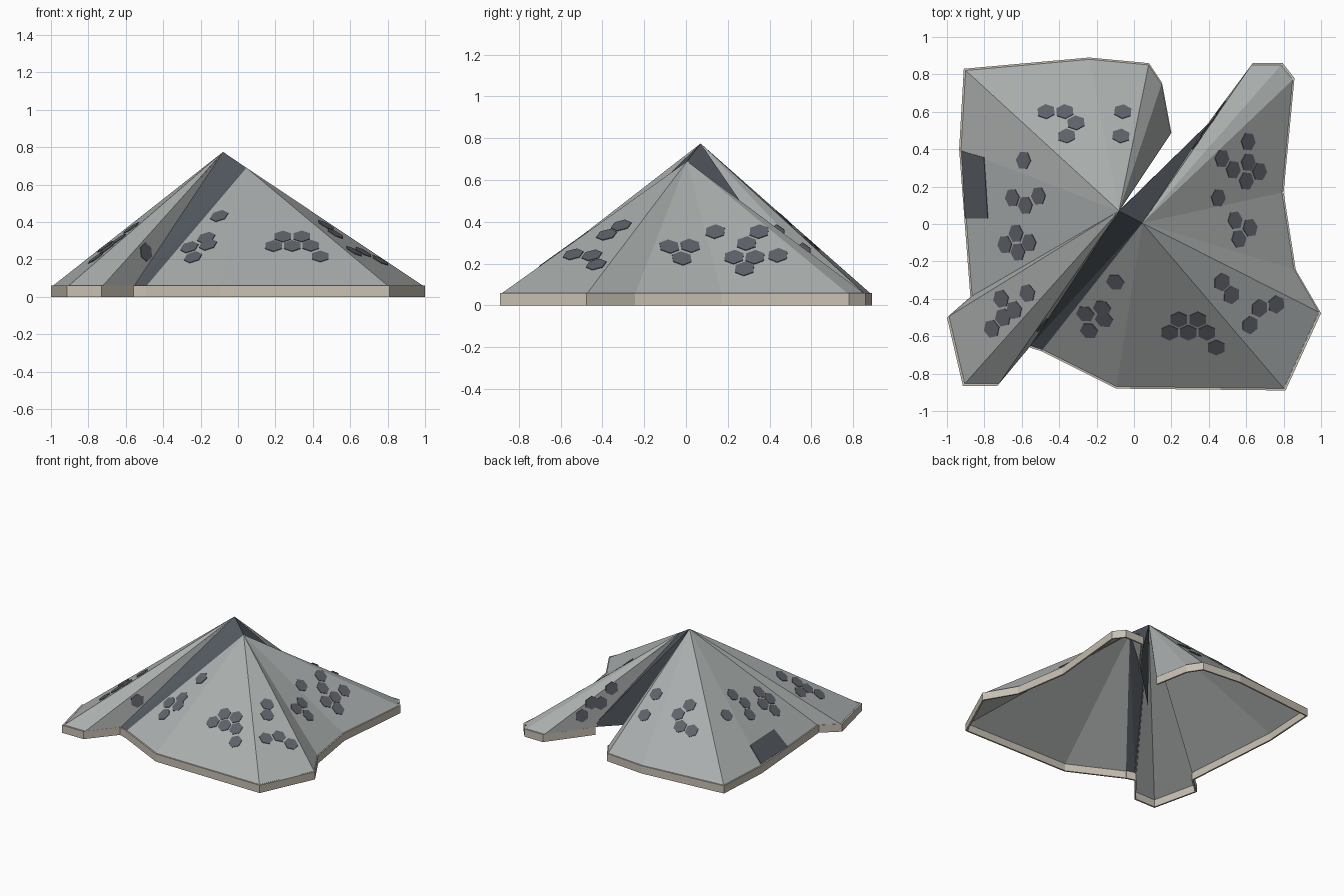
import bpy
import bmesh
import math
from mathutils import Vector
from mathutils.geometry import intersect_point_tri_2d

default_cube = bpy.data.objects.get("Cube")
if default_cube:
    bpy.data.objects.remove(default_cube, do_unlink=True)


def make_material(name, red, green, blue):
    material = bpy.data.materials.new(name)
    material.use_nodes = True
    colour = (red, green, blue, 1)
    material.diffuse_color = colour
    shader = material.node_tree.nodes["Principled BSDF"]
    shader.inputs["Base Color"].default_value = colour
    shader.inputs["Roughness"].default_value = 0.9
    return material


cloth = make_material("grey cloth", .40, .425, .42)
slate = make_material("dark slate", .085, .098, .115)
spot_grey = make_material("spot grey", .115, .122, .145)
sand = make_material("sand trim", .58, .53, .45)

RIM = .06           # height of the trim
TRIM_WIDTH = .012


def finish(name, bm, material, thickness=0):
    """Turn a bmesh into an object, optionally with sheet thickness."""
    mesh = bpy.data.meshes.new(name)
    bm.to_mesh(mesh)
    bm.free()
    mesh.materials.append(material)
    obj = bpy.data.objects.new(name, mesh)
    bpy.context.scene.collection.objects.link(obj)
    if thickness:
        sheet = obj.modifiers.new("sheet thickness", 'SOLIDIFY')
        sheet.thickness = thickness
        sheet.offset = -1
    return obj


def add_face(bm, points):
    return bm.faces.new([bm.verts.new(p) for p in points])


def add_prism(bm, lower, shift):
    """Closed prism from a polygon and an extrusion vector."""
    bottom = [bm.verts.new(p) for p in lower]
    top = [bm.verts.new(p + shift) for p in lower]
    bm.faces.new(bottom[::-1])
    bm.faces.new(top)
    for i in range(len(lower)):
        j = (i + 1) % len(lower)
        bm.faces.new((bottom[i], bottom[j], top[j], top[i]))


def build_half(side, apex, outline):
    """Fan of flat cloth panels with a trim board under every eave."""
    eave = [Vector((x, y, RIM)) for x, y in outline]
    inner = []
    for p in eave:
        q = p.lerp(apex, TRIM_WIDTH)
        inner.append(Vector((q.x, q.y, RIM)))
    bm = bmesh.new()
    tip = bm.verts.new(apex)
    feet = [bm.verts.new(p) for p in inner]
    for a, b in zip(feet, feet[1:]):
        bm.faces.new((a, b, tip))
    finish(side + "_canopy", bm, cloth, .006)

    bm = bmesh.new()
    for a, b in zip(eave, eave[1:]):
        add_trim(bm, a, b)
    finish(side + "_trim", bm, sand)
    return [(a, b, apex) for a, b in zip(inner, inner[1:])]


def add_trim(bm, a, b):
    along = (b - a).normalized()
    inward = Vector((-along.y, along.x, 0)) * TRIM_WIDTH
    drop = Vector((0, 0, -RIM))
    base = [p + drop for p in (a, b, b + inward, a + inward)]
    add_prism(bm, base, -drop)


# The two canopy halves
high_apex = Vector((-.08, .07, .775))
low_apex = Vector((.045, .005, .69))
right_outline = [(.2, .487), (.15, .755), (.08, .86), (-.24, .89), (-.91, .83),
                 (-.935, .4), (-.875, -.39), (-1, -.5), (-.915, -.865),
                 (-.73, -.865), (-.56, -.66)]
left_outline = [(-.495, -.68), (-.095, -.88), (.81, -.89), (1, -.477),
                (.865, -.245), (.8, .17), (.858, .78), (.795, .86),
                (.635, .86), (.4, .545)]
right_panels = build_half("right", high_apex, right_outline)
left_panels = build_half("left", low_apex, left_outline)
panels = right_panels + left_panels

# Dark band joining the halves, with a hanging curtain at the back
front_a = right_panels[-1][1]
front_b = left_panels[0][0]
back = Vector((.42, .56, RIM))
hem = Vector((-.02, .13, RIM))
bm = bmesh.new()
add_face(bm, (front_a, front_b, low_apex))
add_face(bm, (front_a, low_apex, high_apex))
add_face(bm, (high_apex, low_apex, back))
add_face(bm, (high_apex, back, hem))
finish("dark_band", bm, slate)

bm = bmesh.new()
add_trim(bm, Vector((*right_outline[-1], RIM)), Vector((*left_outline[0], RIM)))
finish("band_trim", bm, sand)


def panel_normal(panel):
    a, b, c = panel
    return (b - a).cross(c - a).normalized()


def lift(panel, x, y):
    """Point of the panel plane above the given plan position."""
    n = panel_normal(panel)
    a = panel[0]
    z = a.z - (n.x * (x - a.x) + n.y * (y - a.y)) / n.z
    return Vector((x, y, z))


def add_plate(bm, panel, points):
    n = panel_normal(panel)
    add_prism(bm, [p - n * .001 for p in points], n * .005)


def add_hexagon(bm, panel, centre, radius=.051):
    """Thin hexagon lying on a panel with one corner pointing upslope."""
    n = panel_normal(panel)
    up = (Vector((0, 0, 1)) - n * n.z).normalized()
    across = up.cross(n)
    ring = []
    for k in range(6):
        t = -k * math.tau / 6
        ring.append(centre + (up * math.cos(t) + across * math.sin(t)) * radius)
    add_plate(bm, panel, ring)


# Hexagon spots, by plan position
spots = [
    (-.47, .6), (-.37, .6), (-.31, .54), (-.36, .47), (-.06, .6), (-.07, .47),
    (-.59, .34), (-.65, .14), (-.58, .1), (-.51, .15),
    (-.63, -.05), (-.69, -.11), (-.56, -.1), (-.62, -.15),
    (-.57, -.37), (-.71, -.4), (-.64, -.46), (-.7, -.5), (-.76, -.56),
    (-.1, -.31), (-.17, -.45), (-.26, -.48), (-.16, -.51), (-.24, -.57),
    (.24, -.51), (.34, -.51), (.19, -.58), (.29, -.58), (.39, -.58), (.44, -.66),
    (.47, -.31), (.52, -.38), (.67, -.45), (.76, -.43), (.62, -.54),
    (.54, .02), (.62, -.02), (.56, -.08), (.45, .14),
    (.61, .44), (.47, .35), (.61, .33), (.53, .29), (.67, .28), (.6, .23),
]
bm = bmesh.new()
for x, y in spots:
    for panel in panels:
        if intersect_point_tri_2d((x, y), *[p.xy for p in panel]):
            add_hexagon(bm, panel, lift(panel, x, y))
            break

# Spots on the steep end panels, by share of each panel corner
steep = [(right_panels[-1], .34, .41),
         (left_panels[-1], .58, .12), (left_panels[-1], .42, .14),
         (left_panels[-1], .37, .35), (left_panels[-1], .54, .3)]
for panel, s, t in steep:
    a, b, c = panel
    add_hexagon(bm, panel, a * s + b * t + c * (1 - s - t))
finish("hexagon_spots", bm, spot_grey)

# Square patch near the eave
bm = bmesh.new()
side_panel = right_panels[5]
corners = [(-.92, .39), (-.9, .03), (-.78, .03), (-.8, .355)]
add_plate(bm, side_panel, [lift(side_panel, x, y) for x, y in corners])
finish("eave_patch", bm, slate)
